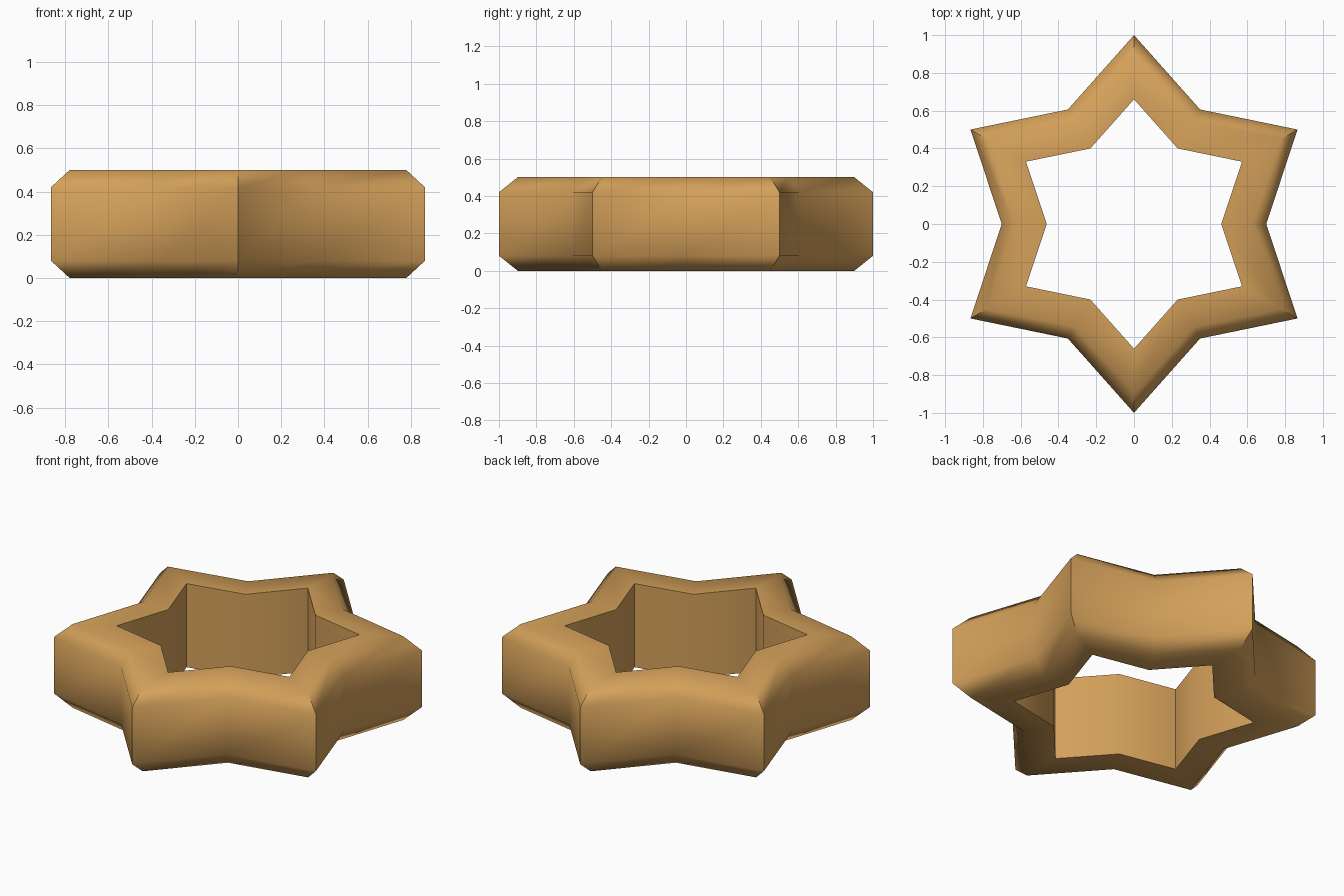
import bpy, bmesh, math

cube = bpy.data.objects.get("Cube")
if cube:
    bpy.data.objects.remove(cube, do_unlink=True)

POINTS = 6
NOTCH = 0.70          # notch radius as a share of the tip radius
HEIGHT = 0.5
BEVEL = 0.08
HOLE = 0.66

# Warm tan material
tan = bpy.data.materials.new("warm tan")
tan.use_nodes = True
colour = (0.658, 0.352, 0.102, 1)
tan.diffuse_color = colour
tan.node_tree.nodes["Principled BSDF"].inputs["Base Color"].default_value = colour


def star_loop(bm, tip, z):
    """One star outline with a point facing the back."""
    loop = []
    for i in range(POINTS * 2):
        r = tip * (NOTCH if i % 2 else 1)
        a = math.pi / 2 + i * math.pi / POINTS
        loop.append(bm.verts.new((r * math.cos(a), r * math.sin(a), z)))
    return loop


# Cross-section of the ring: straight hole wall, bevelled outer wall
section = [(HOLE, 0), (0.9, 0), (1, BEVEL), (1, HEIGHT - BEVEL), (0.9, HEIGHT), (HOLE, HEIGHT)]

bm = bmesh.new()
loops = [star_loop(bm, tip, z) for tip, z in section]
for k, a in enumerate(loops):
    b = loops[(k + 1) % len(loops)]
    for i in range(len(a)):
        j = (i + 1) % len(a)
        bm.faces.new((a[i], a[j], b[j], b[i]))
bmesh.ops.recalc_face_normals(bm, faces=bm.faces)

mesh = bpy.data.meshes.new("star_ring")
bm.to_mesh(mesh)
bm.free()
mesh.materials.append(tan)
ring = bpy.data.objects.new("star_ring", mesh)
bpy.context.collection.objects.link(ring)

# Smooth bevels and notches, crisp tips and hole rim
bpy.ops.object.select_all(action="DESELECT")
ring.select_set(True)
bpy.context.view_layer.objects.active = ring
bpy.ops.object.shade_smooth_by_angle(angle=math.radians(60))
